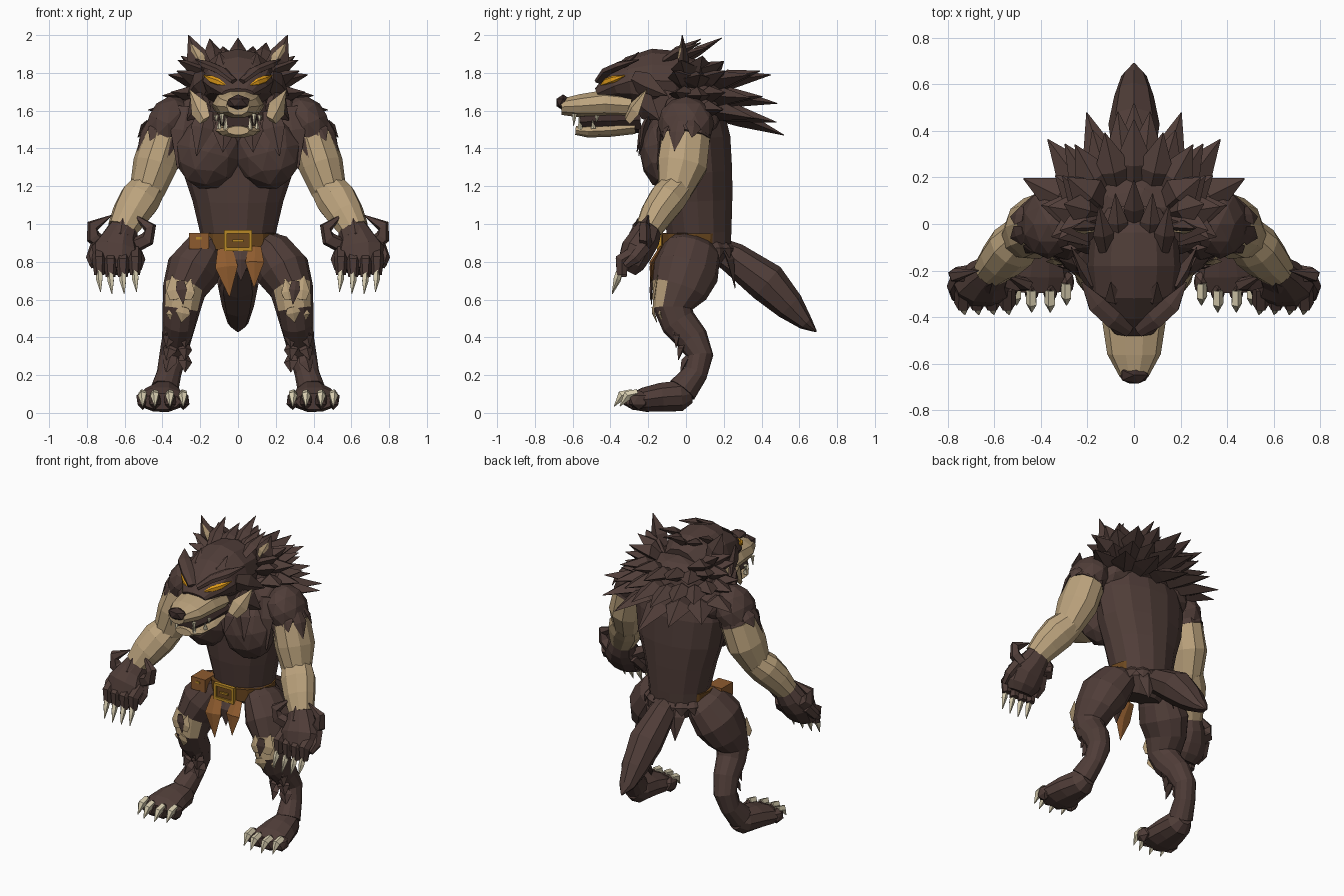
import bpy, bmesh, math
from mathutils import Vector as V, Matrix, Euler

COLOURS = {
    "dark_fur": (0.080, 0.047, 0.040), "tan_hide": (0.50, 0.365, 0.205),
    "claw_ivory": (0.68, 0.61, 0.43), "nose_dark": (0.045, 0.026, 0.023),
    "belt_leather": (0.15, 0.065, 0.014), "cloth_tan": (0.27, 0.105, 0.028),
    "buckle_gold": (0.48, 0.25, 0.02), "eye_amber": (0.75, 0.33, 0.01),
}
FUR, TAN, CLAW, DARK, BELT, CLOTH, GOLD, EYE = range(8)
MATS = []
for n, c in COLOURS.items():
    m = bpy.data.materials.new(n)
    m.diffuse_color = (*c, 1)
    MATS.append(m)


class Part:
    """Collects tubes, tufts, blobs and boxes into one flat-shaded object."""
    def __init__(self):
        self.bm = bmesh.new()

    def tube(self, rings, mat=FUR, n=10, side=(1, 0, 0)):
        # rings: (x, y, z, half width along side, half width across)
        pts = [V(r[:3]) for r in rings]
        loops = []
        for i, r in enumerate(rings):
            t = (pts[min(i + 1, len(pts) - 1)] - pts[max(i - 1, 0)]).normalized()
            u = V(side)
            u = (u - t * u.dot(t)).normalized()
            v = t.cross(u)
            loops.append([self.bm.verts.new(
                pts[i] + u * r[3] * math.cos(a) + v * r[4] * math.sin(a))
                for a in (2 * math.pi * k / n for k in range(n))])
        faces = [self.bm.faces.new(loops[0]), self.bm.faces.new(loops[-1])]
        for a, b in zip(loops, loops[1:]):
            faces += [self.bm.faces.new((a[k], a[(k + 1) % n], b[(k + 1) % n], b[k]))
                      for k in range(n)]
        for f in faces:
            f.material_index = mat
        return faces

    def tuft(self, base, tip, w, t, normal=(0, 0, 1), mat=FUR, bend=0.0):
        # leaf-shaped spike with a diamond section
        b, e, nrm = V(base), V(tip), V(normal)
        side = (e - b).cross(nrm).normalized()
        mid = b.lerp(e, 0.38) + nrm.normalized() * bend
        self.tube([(*b, w * .65, t * .7), (*mid, w, t), (*e, .002, .002)], mat, 4, side)

    def paint(self, geom, mat):
        for f in {f for v in geom["verts"] for f in v.link_faces}:
            f.material_index = mat

    def blob(self, loc, size, mat=FUR, rot=(0, 0, 0), sub=2):
        M = Matrix.LocRotScale(V(loc), Euler(rot), V(size))
        self.paint(bmesh.ops.create_icosphere(self.bm, subdivisions=sub, radius=1, matrix=M), mat)

    def box(self, loc, size, mat):
        M = Matrix.LocRotScale(V(loc), None, V(size))
        self.paint(bmesh.ops.create_cube(self.bm, size=1, matrix=M), mat)

    def done(self, name, mirror=False):
        bmesh.ops.recalc_face_normals(self.bm, faces=self.bm.faces[:])
        me = bpy.data.meshes.new(name)
        self.bm.to_mesh(me)
        self.bm.free()
        for m in MATS:
            me.materials.append(m)
        ob = bpy.data.objects.new(name, me)
        bpy.context.collection.objects.link(ob)
        if mirror:
            ob.modifiers.new("mirror", "MIRROR").use_mirror_merge = False


# torso and neck; the back overhangs the belt
p = Part()
p.tube([(0, .05, .79, .13, .12), (0, .075, .86, .19, .165), (0, .07, .95, .20, .175),
        (0, .06, 1.12, .24, .19), (0, .055, 1.27, .29, .195), (0, .04, 1.45, .32, .20),
        (0, .03, 1.60, .30, .17), (0, .0, 1.70, .17, .14)], n=14)
p.tube([(0, .05, 1.45, .22, .22), (0, -.06, 1.62, .2, .18), (0, -.14, 1.75, .17, .15)])
p.done("torso")

# chest and shoulder muscles
p = Part()
p.blob((.155, -.11, 1.38), (.18, .135, .20), rot=(0, -.25, 0))
p.blob((.20, .03, 1.58), (.17, .16, .12), rot=(0, .55, 0))
p.blob((.37, .0, 1.53), (.115, .15, .155), rot=(0, -.45, 0))
for b, e, w in [((.27, -.10, 1.62), (.32, -.15, 1.29), .07), ((.17, -.18, 1.60), (.22, -.25, 1.36), .06),
                ((.07, -.19, 1.56), (.08, -.26, 1.38), .06)]:
    p.tuft(b, e, w, .02, (0, -1, 0), bend=.015)
p.done("chest_and_shoulders", True)

# arms: bare tan hide between furry shoulder and wrist
p = Part()
p.tube([(.34, .02, 1.61, .08, .10), (.395, .0, 1.46, .115, .135)])
p.tube([(.395, .0, 1.46, .113, .133), (.44, -.02, 1.31, .118, .137),
        (.48, -.06, 1.18, .095, .095), (.51, -.09, 1.12, .08, .08)], TAN)
p.tube([(.475, -.05, 1.19, .095, .09), (.52, -.10, 1.13, .112, .10),
        (.57, -.155, 1.05, .10, .09), (.615, -.20, .97, .08, .072)], TAN)
for k in range(8):  # jagged fur edge below the shoulder
    a = 2 * math.pi * (k + .5) / 8
    d = V((math.cos(a), math.sin(a), .25 * math.cos(a)))
    top, low = V((.38, .0, 1.52)), V((.42, -.015, 1.36 if k % 2 else 1.43))
    p.tuft(top + d * .10, low + d * .120, .045, .01, d, bend=.006)
p.done("arms", True)

# hands with hooked wrist fur, fingers and claws
p = Part()
p.tube([(.605, -.195, .975, .08, .07), (.63, -.22, .92, .095, .085), (.65, -.26, .86, .13, .09),
        (.655, -.29, .79, .125, .075), (.655, -.31, .75, .09, .05)])
for pts in [[(.70, -.21, .88), (.765, -.22, .93), (.77, -.22, .99), (.67, -.20, 1.045)],
            [(.56, -.24, .88), (.48, -.26, .92), (.465, -.26, .98), (.55, -.22, 1.05)]]:
    p.tube([(*q, w, w * 1.2) for q, w in zip(pts, (.035, .035, .03, .003))], n=5, side=(0, 1, 0))
p.tuft((.63, -.28, .90), (.61, -.255, 1.03), .04, .015, (0, -1, 0), bend=.015)
for x, lift in [(.545, .01), (.61, 0), (.675, 0), (.735, .01)]:
    p.tube([(x, -.27, .85, .035, .04), (x, -.34, .80 + lift, .038, .042),
            (x, -.34, .72 + lift, .026, .03)], n=6)
    p.tube([(x, -.345, .76 + lift, .018, .018), (x - .002, -.365, .70 + lift, .019, .019),
            (x - .008, -.39, .63 + lift, .002, .002)], CLAW, 5)
p.tube([(.55, -.22, .87, .035, .035), (.525, -.27, .81, .035, .035), (.53, -.31, .76, .02, .02)], n=6)
p.tube([(.745, -.22, .88, .04, .04), (.775, -.27, .82, .03, .035), (.765, -.32, .78, .02, .02)], n=6)
p.done("hands", True)

# digitigrade legs with bare knee patches
p = Part()
faces = p.tube([(.11, .05, .91, .06, .11), (.175, .03, .85, .12, .155), (.24, .0, .75, .145, .175),
                (.285, -.035, .65, .115, .15), (.30, -.07, .55, .10, .105), (.31, -.04, .48, .09, .095),
                (.325, .035, .39, .078, .085), (.345, .075, .30, .072, .07), (.365, .05, .21, .065, .065),
                (.39, -.02, .12, .075, .08)], n=12)
p.bm.normal_update()
for f in faces:
    c = f.calc_center_median()
    if .52 < c.z < .66 and c.y < -.10 and abs(f.normal.y) > .6:
        f.material_index = TAN
for b, e, w, m in [((.335, -.172, .60), (.35, -.150, .73), .04, TAN),
                   ((.27, -.184, .60), (.25, -.175, .71), .035, TAN),
                   ((.305, -.182, .70), (.29, -.182, .575), .03, FUR),
                   ((.285, -.176, .56), (.30, -.155, .48), .04, TAN),
                   ((.35, -.140, .54), (.355, -.125, .49), .03, TAN)]:
    p.tuft(b, e, w, .008, (.15, -1, 0), m, .004)
for i in range(4):  # shaggy shin fur
    z = .50 - .065 * i
    for s in (-1, 1):
        p.tuft((.315 + s * .03, -.06 + .025 * i, z), (.33 + s * .05, -.065 + .012 * i, z - .09),
               .04, .018, (s * .4, -1, 0), bend=.008)
p.done("legs", True)

# feet, toes and claws
p = Part()
p.tube([(.385, .025, .10, .05, .05), (.39, -.03, .09, .085, .085), (.40, -.13, .083, .11, .08),
        (.405, -.22, .07, .13, .068), (.405, -.29, .06, .10, .045)])
for x, y in [(.29, -.25), (.36, -.28), (.44, -.28), (.505, -.25)]:
    p.blob((x, y, .068), (.037, .06, .053), sub=1)
    p.tube([(x, y - .005, .105, .022, .022), (x, y - .06, .092, .025, .027),
            (x, y - .10, .035, .002, .002)], CLAW, 5)
p.done("feet", True)

# tail
p = Part()
p.tube([(0, .14, .88, .06, .06), (0, .25, .82, .085, .085), (0, .43, .69, .11, .108),
        (0, .55, .565, .085, .08), (0, .635, .475, .055, .04), (0, .69, .43, .004, .004)], n=8)
for s in (-1, 1):
    p.tuft((s * .07, .19, .90), (s * .10, .26, .66), .06, .02, (s * .3, 1, 0), bend=.02)
p.done("tail")

# belt, buckle, pouch and loincloth
p = Part()
p.tube([(0, .05, .865, .207, .178), (0, .05, .95, .214, .182)], BELT, 14)
p.box((-.207, -.07, .91), (.105, .12, .085), CLOTH)
p.box((-.207, -.132, .925), (.03, .006, .012), GOLD)
for x, z, w, h in [(0, .958, .15, .018), (0, .867, .15, .018), (-.066, .912, .018, .09),
                   (.066, .912, .018, .09), (0, .911, .06, .012)]:
    p.box((x, -.142, z), (w, .025, h), GOLD)
p.box((0, -.134, .911), (.13, .02, .09), BELT)
p.tuft((-.07, -.13, .87), (-.045, -.185, .615), .06, .012, (0, -1, 0), CLOTH, .03)
p.tuft((.09, -.13, .88), (.085, -.185, .665), .05, .012, (0, -1, 0), CLOTH, .03)
p.tuft((.015, -.13, .88), (.015, -.15, .70), .05, .012, (0, -1, 0), FUR, .02)
for k in range(12):  # ragged strips hanging from the belt
    a = math.radians(-30 + k * 22)
    d = V((math.cos(a), math.sin(a), 0))
    q = V((d.x * .195, .06 + d.y * .17, .90))
    p.tuft(q, q + V((d.x * .03, d.y * .03, -.08)), .045, .012, d, BELT if k in (1, 9) else FUR, .012)
p.done("belt_and_loincloth")

# skull, muzzle and jaws
p = Part()
p.tube([(0, .06, 1.74, .13, .12), (0, -.05, 1.755, .19, .16), (0, -.18, 1.76, .20, .168),
        (0, -.30, 1.755, .185, .13), (0, -.38, 1.73, .155, .08), (0, -.47, 1.69, .085, .03)], n=12)
p.tube([(0, -.29, 1.625, .14, .07), (0, -.43, 1.635, .135, .078), (0, -.56, 1.625, .115, .065),
        (0, -.66, 1.62, .06, .045)], TAN)
p.tube([(0, -.24, 1.55, .11, .07), (0, -.42, 1.545, .105, .05), (0, -.56, 1.54, .075, .04)], DARK, 8)
p.tube([(0, -.27, 1.51, .10, .035), (0, -.40, 1.495, .12, .035), (0, -.52, 1.49, .105, .034),
        (0, -.585, 1.495, .06, .024)], TAN)
p.blob((0, -.65, 1.643), (.07, .042, .043), DARK, sub=1)
p.done("head")

# eyes, brows, cheeks, teeth and ears
p = Part()
p.tube([(.065, -.452, 1.735, .003, .003), (.10, -.425, 1.75, .021, .016),
        (.14, -.385, 1.765, .021, .018), (.18, -.325, 1.785, .003, .003)], EYE, 6, (0, 0, 1))
p.tube([(.02, -.46, 1.755, .015, .03), (.09, -.41, 1.812, .022, .045),
        (.16, -.345, 1.842, .022, .045), (.225, -.25, 1.87, .003, .003)], FUR, 6, (0, 0, 1))
p.tuft((.07, -.36, 1.79), (.10, -.25, 1.91), .045, .02, (0, -1, 1), bend=.01)
p.tuft((.175, -.31, 1.55), (.255, -.21, 1.71), .055, .02, (.5, -1, 0), TAN)
p.tuft((.17, -.25, 1.66), (.27, -.14, 1.55), .08, .03, (.6, -1, 0))
p.tuft((.17, -.28, 1.77), (.27, -.10, 1.68), .07, .03, (.8, -1, 0))
for x, y, z0, z1 in [(.085, -.59, 1.585, 1.52), (.115, -.47, 1.575, 1.54),
                     (.065, -.56, 1.50, 1.57), (.10, -.49, 1.505, 1.55)]:
    p.tube([(x, y, z0, .014, .014), (x, y - .005, z1, .002, .002)], CLAW, 5)
p.tuft((.18, -.01, 1.80), (.262, -.02, 2.0), .065, .03, (0, -1, 0))
p.tuft((.188, -.028, 1.84), (.25, -.03, 1.955), .036, .016, (.2, -1, 0), TAN)
p.done("face_and_ears", True)

# mane: collar mass, tiers of swept-back tufts and a crest on the crown
p = Part()
p.blob((0, .07, 1.68), (.27, .16, .14))
for tip_z, base_z, rx, ry, start, end, n, rise in [
        (1.80, 1.76, .33, .30, 60, 105, 3, .07), (1.79, 1.72, .37, .40, 0, 108, 6, .0),
        (1.63, 1.65, .40, .44, 10, 105, 6, .05), (1.47, 1.58, .50, .47, 0, 72, 4, .12)]:
    for k in range(n):
        for s in (-1, 1):
            a = math.radians(start + (end - start) * k / (n - 1))
            if a == 0 and s < 0:
                continue
            r = .92 if k % 2 and rise < .1 else 1.0
            sx, cy = s * math.sin(a), math.cos(a)
            p.tuft((sx * rx * .5, .04 + cy * ry * .25, base_z),
                   (sx * rx * r, .05 + cy * ry * r, tip_z + rise * abs(sx) + (.02 if k % 2 else 0)),
                   .085, .045, bend=.02)
for x, y, z in [(-.15, .08, 1.98), (-.08, .13, 1.94), (0, .19, 1.985), (.08, .13, 1.94), (.15, .08, 1.96)]:
    p.tuft((x * .8, y - .20, 1.86), (x, y, z), .045, .025, bend=.01)
p.done("mane")
